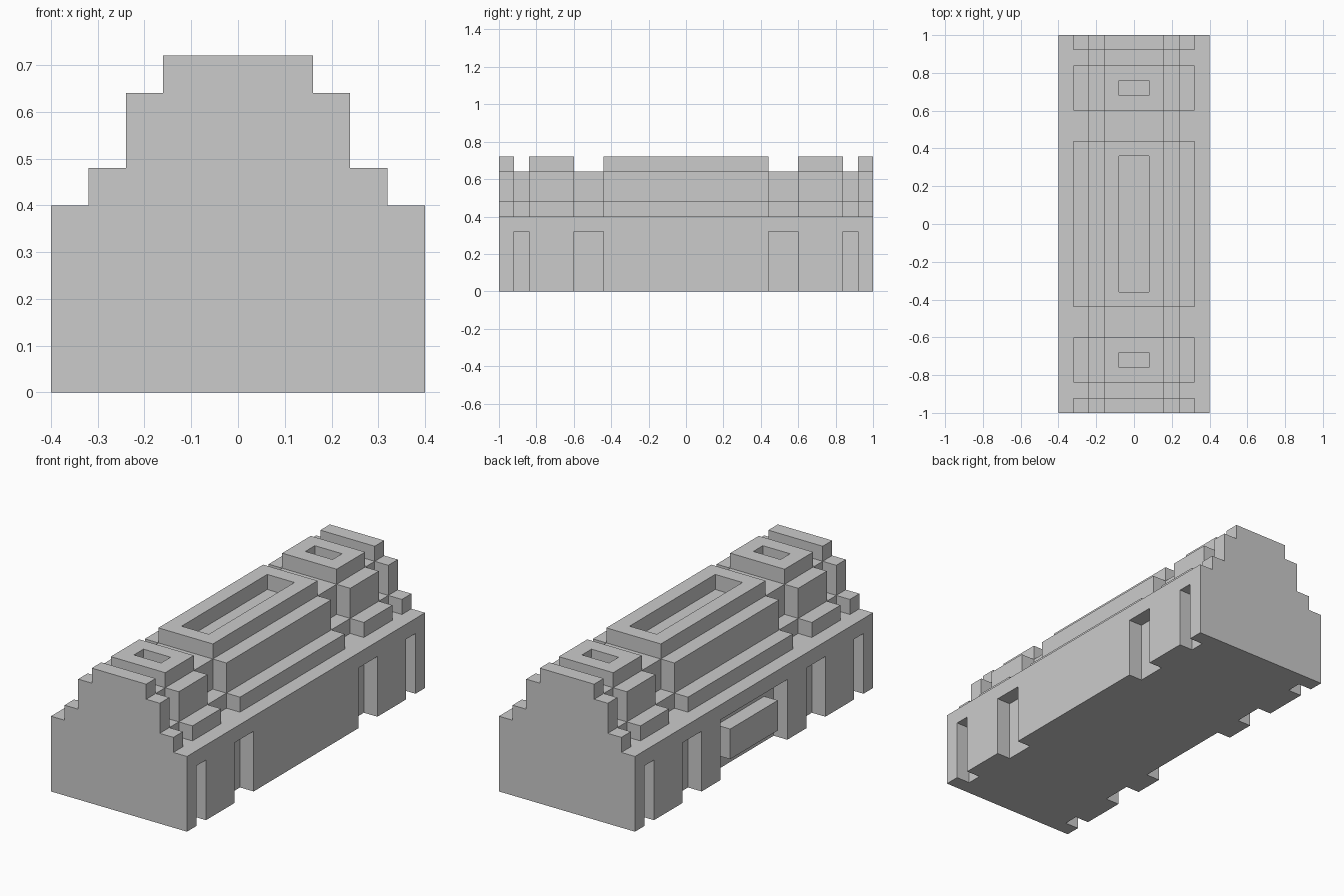
import bpy, bmesh

if "Cube" in bpy.data.objects:
    bpy.data.objects.remove(bpy.data.objects["Cube"])

U = 0.08  # stepping module of the whole block


def prism(bm, profile, y0, y1):
    """Extrude a closed XZ profile from y0 to y1."""
    face = bm.faces.new([bm.verts.new((x, y0, z)) for x, z in profile])
    new = bmesh.ops.extrude_face_region(bm, geom=[face])["geom"]
    verts = [g for g in new if isinstance(g, bmesh.types.BMVert)]
    bmesh.ops.translate(bm, verts=verts, vec=(0, y1 - y0, 0))


def box(bm, x0, x1, y0, y1, z0, z1):
    prism(bm, [(x0, z0), (x1, z0), (x1, z1), (x0, z1)], y0, y1)


def mirrored(half):
    """Complete a right-hand profile with its left-hand mirror."""
    return half + [(-x, z) for x, z in reversed(half)]


def make_object(name, bm):
    bmesh.ops.recalc_face_normals(bm, faces=bm.faces[:])
    mesh = bpy.data.meshes.new(name)
    bm.to_mesh(mesh)
    bm.free()
    obj = bpy.data.objects.new(name, mesh)
    bpy.context.collection.objects.link(obj)
    return obj


# Stepped body, one profile along the full length
bm = bmesh.new()
prism(bm, mirrored([(5*U, 0), (5*U, 5*U), (4*U, 5*U), (4*U, 6*U),
                    (3*U, 6*U), (3*U, 8*U), (2*U, 8*U), (2*U, 9*U)]), -1, 1)
body = make_object("stepped_body", bm)

# Cutters for the grooves, wall niches and roof pockets
bm = bmesh.new()
groove = mirrored([(0.5, 5*U), (0.5, 0.9)])
groove = [(0.5, 5*U), (0.5, 0.9), (-0.5, 0.9), (-0.5, 5*U),
          (-3*U, 5*U), (-3*U, 6*U), (-2*U, 6*U), (-2*U, 8*U),
          (2*U, 8*U), (2*U, 6*U), (3*U, 6*U), (3*U, 5*U)]
for a, b in [(0.44, 0.60), (0.84, 0.92)]:
    for y0, y1 in [(a, b), (-b, -a)]:
        prism(bm, groove, y0, y1)
        for x0, x1 in [(4*U, 0.5), (-0.5, -4*U)]:
            box(bm, x0, x1, y0, y1, -0.1, 4*U)
for y0, y1 in [(-0.36, 0.36), (0.68, 0.76), (-0.76, -0.68)]:
    box(bm, -U, U, y0, y1, 8*U, 0.9)
# Wide recess in the left wall only
box(bm, -0.5, -4*U, -0.28, 0.28, -0.1, 4*U)
cutter = make_object("recess_cutter", bm)
cutter.hide_render = True

mod = body.modifiers.new("recesses", 'BOOLEAN')
mod.operation = 'DIFFERENCE'
mod.solver = 'EXACT'
mod.object = cutter
bpy.context.view_layer.objects.active = body
body.select_set(True)
bpy.ops.object.modifier_apply(modifier=mod.name)
bpy.data.objects.remove(cutter, do_unlink=True)

# Raised panel inside the left recess
bm = bmesh.new()
box(bm, -5*U, -4*U, -0.2, 0.2, U, 3*U)
make_object("recess_panel", bm)
